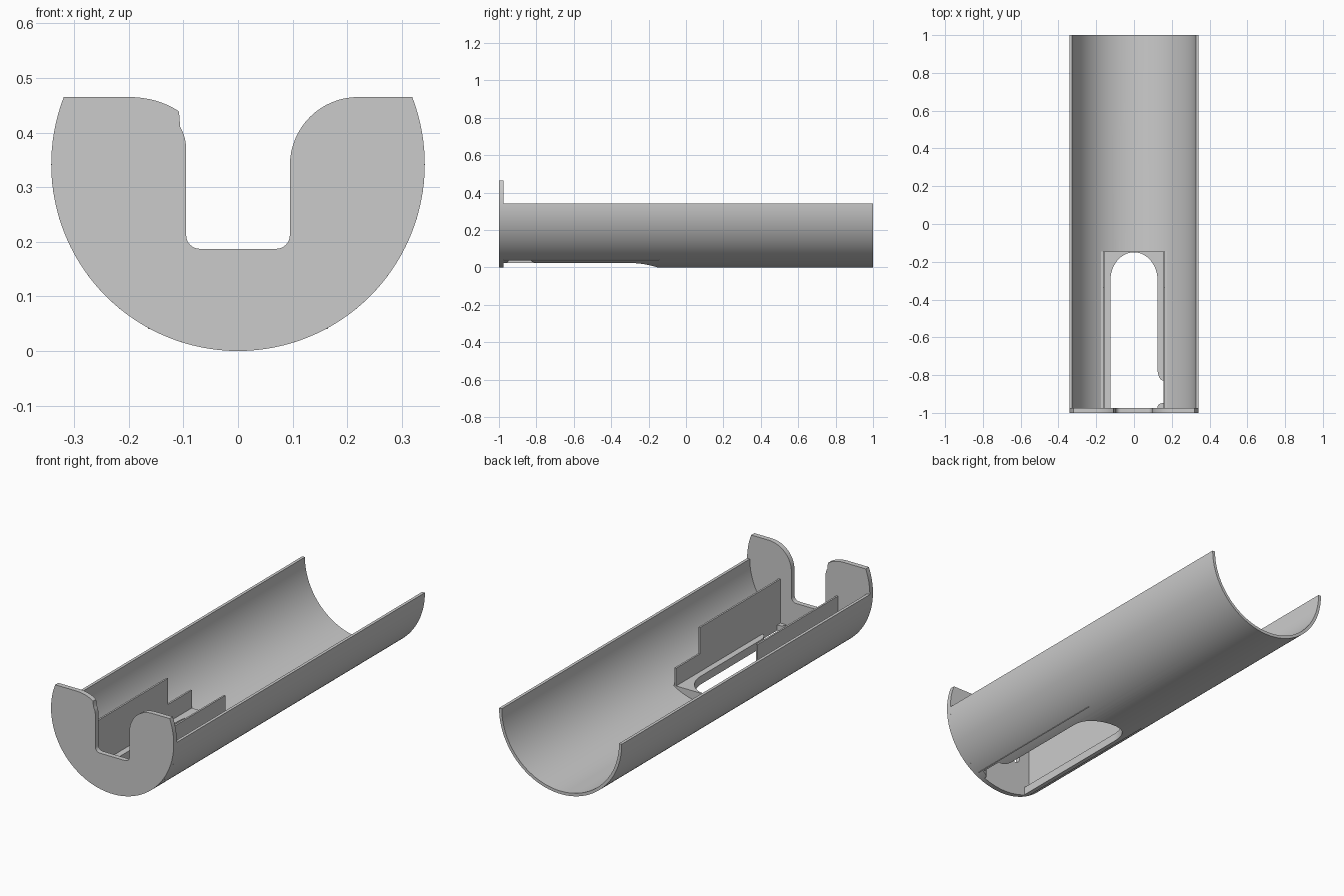
import bpy, bmesh
from math import sin, cos, pi, radians, sqrt, asin

if "Cube" in bpy.data.objects:
    bpy.data.objects.remove(bpy.data.objects["Cube"])

R, INNER = 0.342, 0.327          # tube radii, axis at height R
PLATE_BACK, FLOOR_END = -0.975, -0.145
FLOOR_Z = 0.065

grey = bpy.data.materials.new("plain grey")
grey.use_nodes = True
colour = (0.6, 0.6, 0.6, 1)
grey.diffuse_color = colour
grey.node_tree.nodes["Principled BSDF"].inputs["Base Color"].default_value = colour


def arc(cx, cy, rx, ry, a0, a1, n):
    """Points along an elliptical arc, angles in degrees."""
    angles = [radians(a0 + (a1 - a0) * i / n) for i in range(n + 1)]
    return [(cx + rx * cos(a), cy + ry * sin(a)) for a in angles]


def prism(name, start, end):
    """Solid between two matching outlines."""
    bm = bmesh.new()
    a = [bm.verts.new(p) for p in start]
    b = [bm.verts.new(p) for p in end]
    bm.faces.new(a)
    bm.faces.new(b[::-1])
    for i in range(len(a)):
        j = (i + 1) % len(a)
        bm.faces.new((a[j], a[i], b[i], b[j]))
    bmesh.ops.recalc_face_normals(bm, faces=bm.faces)
    mesh = bpy.data.meshes.new(name)
    bm.to_mesh(mesh)
    bm.free()
    mesh.materials.append(grey)
    obj = bpy.data.objects.new(name, mesh)
    bpy.context.collection.objects.link(obj)
    return obj


def along_y(name, pts, y0, y1):
    return prism(name, [(x, y0, z) for x, z in pts], [(x, y1, z) for x, z in pts])


def along_z(name, pts, z0, z1):
    return prism(name, [(x, y, z0) for x, y in pts], [(x, y, z1) for x, y in pts])


def along_x(name, pts, x0, x1):
    return prism(name, [(x0, y, z) for y, z in pts], [(x1, y, z) for y, z in pts])


def activate(obj):
    bpy.ops.object.select_all(action='DESELECT')
    obj.select_set(True)
    bpy.context.view_layer.objects.active = obj


# Half tube
shell = along_y("half_tube",
                arc(0, R, R, R, 180, 360, 64) + arc(0, R, INNER, INNER, 360, 180, 64),
                PLATE_BACK, 1)

# Flat floor filling the bottom of the tube near the front
mid = (R + INNER) / 2
half = math_angle = asin(sqrt(mid ** 2 - (R - FLOOR_Z) ** 2) / mid) * 180 / pi
floor = along_y("floor", arc(0, R, mid, mid, 270 - half, 270 + half, 24),
                PLATE_BACK, FLOOR_END)

# Rounded slot through floor and tube, with a side notch on the left
W, NOTCH = 0.125, 0.156
slot = [(-W, PLATE_BACK)] + arc(0, -0.3, W, 0.15, 180, 0, 32)
slot += arc(NOTCH, -0.77, NOTCH - W, 0.06, 180, 270, 8)
slot += arc(NOTCH, -0.968, NOTCH - W, 0.02, 90, 180, 6)
slot += [(W, PLATE_BACK)]
cutter = along_z("slot_cutter", slot, -0.1, 0.12)
cutter.hide_render = True
for part in (shell, floor):
    activate(part)
    mod = part.modifiers.new("slot", 'BOOLEAN')
    mod.operation = 'DIFFERENCE'
    mod.solver = 'EXACT'
    mod.object = cutter
    bpy.ops.object.modifier_apply(modifier=mod.name)
bpy.data.objects.remove(cutter)

# Front plate with a U-shaped opening and unequal shoulders
TOP, U, BASE, r = 0.465, 0.095, 0.187, 0.025
rise = asin((TOP - R) / R) * 180 / pi
plate = arc(0, R, R, R, 180 - rise, 360 + rise, 80)
plate += arc(U + 0.125, TOP - 0.125, 0.125, 0.125, 90, 180, 16)
plate += arc(U - r, BASE + r, r, r, 0, -90, 6)
plate += arc(r - U, BASE + r, r, r, 270, 180, 6)
plate += arc(-U - 0.06, 0.37, 0.06, 0.07, 0, 35, 6)
plate += arc(-0.2, TOP - 0.09, 0.13, 0.09, 45, 90, 8)
front_plate = along_y("front_plate", plate, -1, PLATE_BACK)

# Stepped side walls standing on the floor
step = [(PLATE_BACK, 0.04), (FLOOR_END, 0.04), (FLOOR_END, 0.155),
        (-0.335, 0.155), (-0.335, 0.287), (PLATE_BACK, 0.287)]
for side, s in (("left", 1), ("right", -1)):
    along_x(side + "_wall", step, s * 0.156, s * 0.165)

# Smooth curved surfaces, crisp edges
for part in (shell, floor, front_plate):
    activate(part)
    bpy.ops.object.shade_smooth_by_angle(angle=radians(30))
